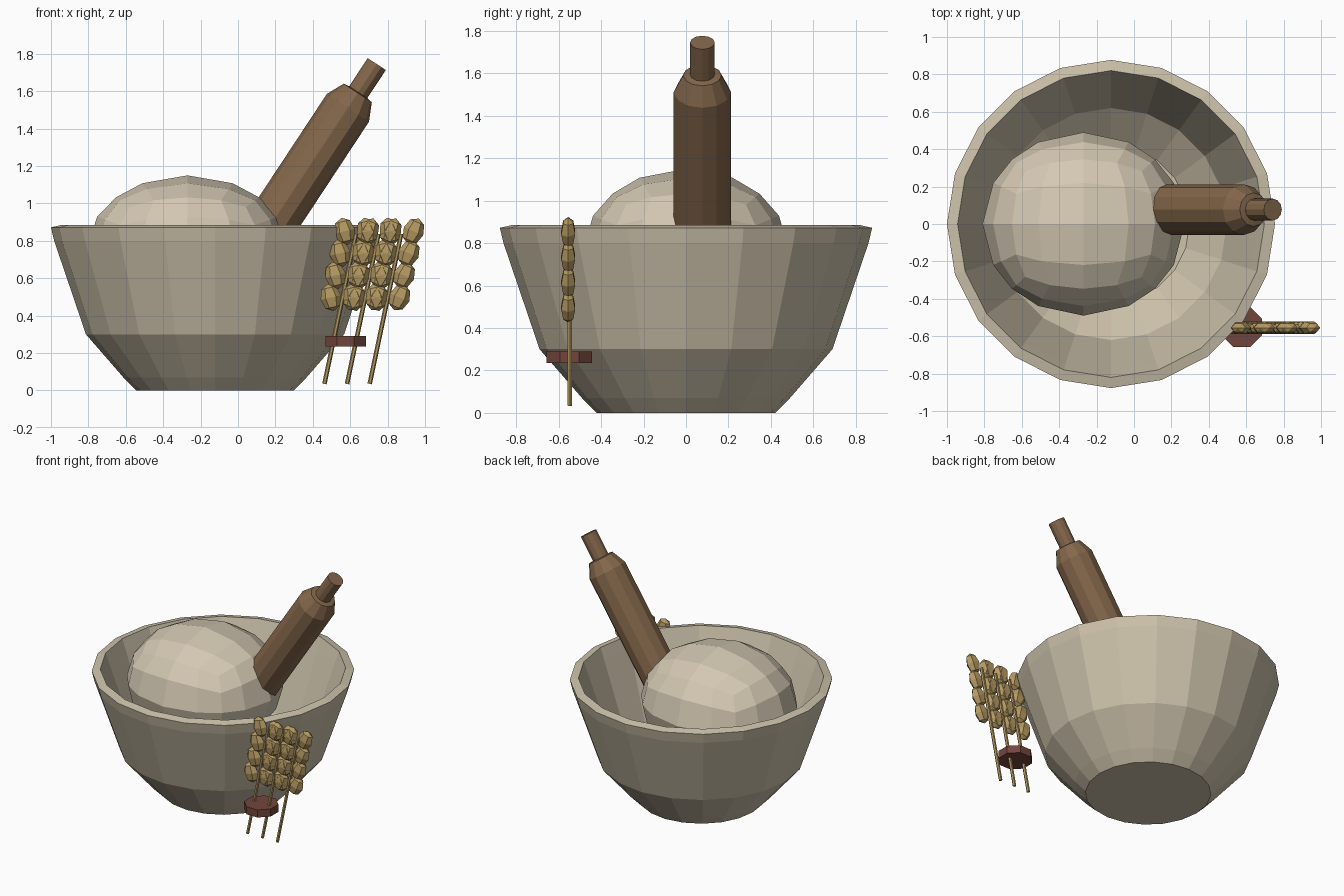
import bpy, bmesh, math
from mathutils import Vector, Matrix

if "Cube" in bpy.data.objects:
    bpy.data.objects.remove(bpy.data.objects["Cube"])


def material(name, rgb):
    m = bpy.data.materials.new(name)
    m.diffuse_color = (*rgb, 1)
    m.use_nodes = True
    m.node_tree.nodes["Principled BSDF"].inputs["Base Color"].default_value = m.diffuse_color
    return m


STONE = material("pale_stone", (0.60, 0.53, 0.40))
DOUGH = material("dough_cream", (0.66, 0.58, 0.45))
WOOD = material("brown_wood", (0.23, 0.135, 0.07))
GRAIN = material("wheat_gold", (0.46, 0.32, 0.12))
TIE = material("red_tie", (0.17, 0.06, 0.045))


def finish(name, bm, mat):
    bmesh.ops.recalc_face_normals(bm, faces=bm.faces)
    me = bpy.data.meshes.new(name)
    bm.to_mesh(me)
    bm.free()
    me.materials.append(mat)
    ob = bpy.data.objects.new(name, me)
    bpy.context.collection.objects.link(ob)
    return ob


def lathe(bm, profile, sides, matrix, turn=0.0):
    """Spin (radius, height) points round z; zero radius makes a pole."""
    rings = []
    for r, z in profile:
        if r == 0:
            rings.append([bm.verts.new(matrix @ Vector((0, 0, z)))])
        else:
            rings.append([bm.verts.new(matrix @ Vector((
                r * math.cos(turn + math.tau * i / sides),
                r * math.sin(turn + math.tau * i / sides), z))) for i in range(sides)])
    for a, b in zip(rings, rings[1:]):
        for i in range(sides):
            j = (i + 1) % sides
            quad = [a[i % len(a)], a[j % len(a)], b[j % len(b)], b[i % len(b)]]
            bm.faces.new(list(dict.fromkeys(quad)))
    for ring in (rings[0], rings[-1]):
        if len(ring) > 1:
            bm.faces.new(ring)


# Bowl with wall thickness
bm = bmesh.new()
lathe(bm, [(0, 0), (0.42, 0), (0.49, 0.07), (0.69, 0.30), (0.86, 0.80), (0.877, 0.872),
           (0.82, 0.885), (0.79, 0.80), (0.62, 0.31), (0.42, 0.14), (0, 0.12)],
      20, Matrix.Translation((-0.123, 0, 0)))
finish("bowl", bm, STONE)

# Dough: a subdivided cube pushed out to a squashed ball
bm = bmesh.new()
bmesh.ops.create_cube(bm, size=2)
bmesh.ops.subdivide_edges(bm, edges=bm.edges, cuts=3, use_grid_fill=True)
for v in bm.verts:
    n = v.co.normalized()
    v.co = Vector((-0.27 + 0.54 * n.x, 0.49 * n.y, 0.75 + 0.40 * n.z))
finish("dough", bm, DOUGH)

# Pestle leaning to the right, measured down from its tip
bm = bmesh.new()
lean = Matrix.Translation((0.742, 0.077, 1.745)) @ Matrix.Rotation(math.radians(33.4), 4, 'Y')
lathe(bm, [(0.10, -1.20), (0.135, -1.14), (0.135, -0.28), (0.09, -0.185),
           (0.058, -0.18), (0.058, 0)], 12, lean)
finish("pestle", bm, WOOD)

# Wheat: three leaning stalks, each with four pairs of grains
Y = -0.555
SLOPE = 0.21
stalks, grains = bmesh.new(), bmesh.new()
tilt = math.atan(SLOPE)
for k in range(3):
    foot = 0.462 + 0.121 * k
    m = Matrix.Translation((foot, Y + 0.008, 0.035)) @ Matrix.Rotation(tilt, 4, 'Y')
    lathe(stalks, [(0.012, 0), (0.012, 0.82)], 6, m)
    for row in range(4):
        z = 0.497 + 0.118 * row
        x = foot + SLOPE * (z - 0.035)
        for side in (-1, 1):
            m = (Matrix.Translation((x + side * 0.063, Y, z))
                 @ Matrix.Rotation(math.radians(5 + side * 18), 4, 'Y')
                 @ Matrix.Diagonal((0.056, 0.038, 0.074, 1)))
            lathe(grains, [(0, -1), (0.71, -0.71), (1, 0), (0.71, 0.71), (0, 1)], 6, m)
finish("wheat_stalks", stalks, GRAIN)
finish("wheat_grains", grains, GRAIN)

# Octagonal tie round the stalks
bm = bmesh.new()
lathe(bm, [(0.117, -0.028), (0.117, 0.028)], 8,
      Matrix.Translation((0.575, -0.55, 0.262)), math.pi / 8)
finish("wheat_tie", bm, TIE)
